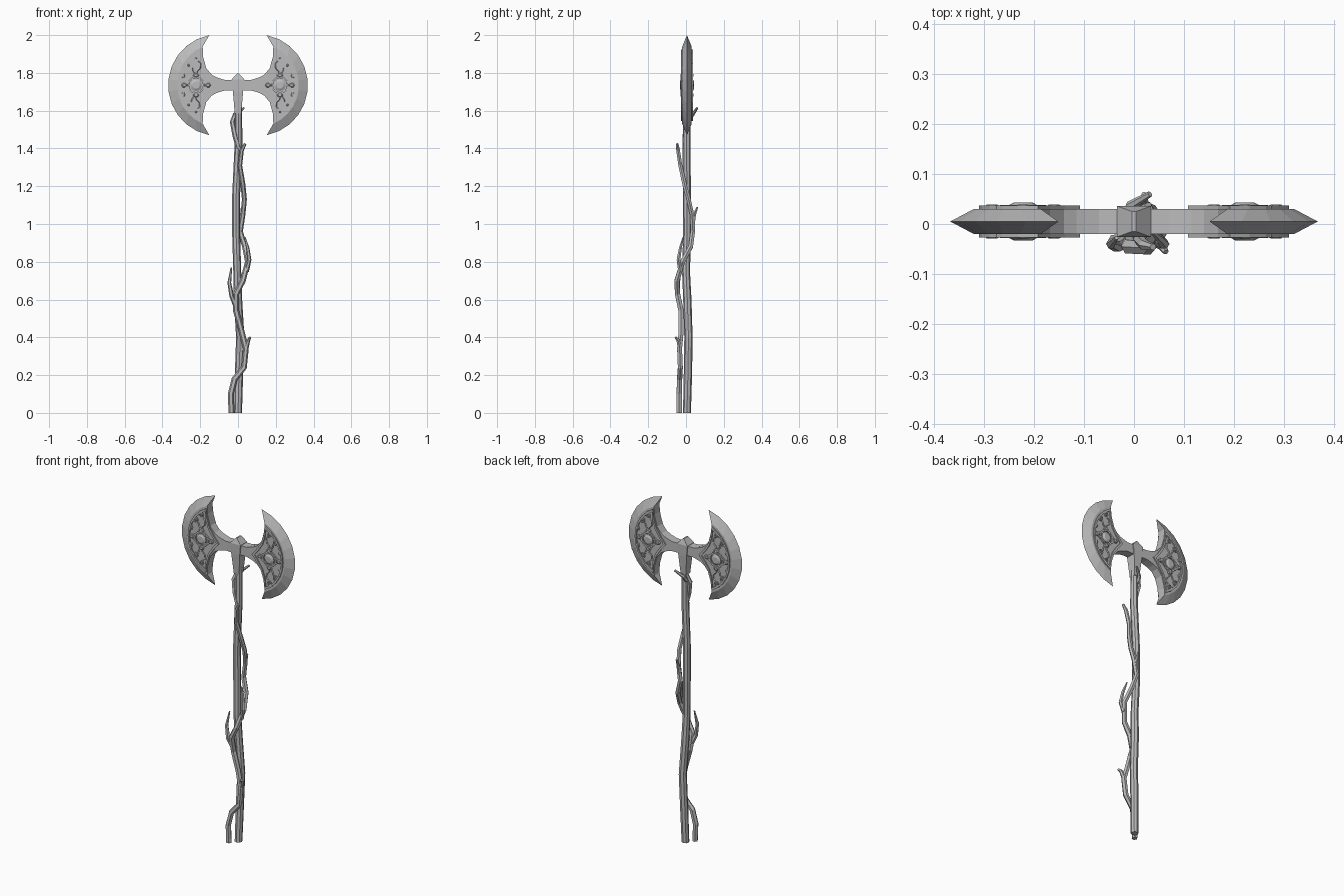
import bpy, bmesh, math
from mathutils import Vector

cube = bpy.data.objects.get("Cube")
if cube:
    bpy.data.objects.remove(cube)

grey = bpy.data.materials.new("stone_grey")
grey.use_nodes = True
grey.diffuse_color = (0.5, 0.5, 0.5, 1)
grey.node_tree.nodes["Principled BSDF"].inputs["Base Color"].default_value = (0.5, 0.5, 0.5, 1)

CZ = 1.735      # height of the blade centre
MID = 0.005     # y of the blade's middle plane
H = 0.025       # half thickness of the head
AX = -0.1       # centre of the cutting arc


def loft(bm, sections, wrap=False):
    """Skin equal-length closed sections; wrap joins last to first, else caps."""
    rows = [[bm.verts.new(p) for p in s] for s in sections]
    n = len(rows[0])
    pairs = list(zip(rows, rows[1:]))
    if wrap:
        pairs.append((rows[-1], rows[0]))
    for a, b in pairs:
        for i in range(n):
            j = (i + 1) % n
            bm.faces.new((a[i], a[j], b[j], b[i]))
    if not wrap:
        bm.faces.new(rows[0])
        bm.faces.new(rows[-1])


def finish(bm, name, mirror=None, y=0.0):
    bmesh.ops.remove_doubles(bm, verts=bm.verts, dist=0.00005)
    bmesh.ops.recalc_face_normals(bm, faces=bm.faces)
    me = bpy.data.meshes.new(name)
    bm.to_mesh(me)
    bm.free()
    me.materials.append(grey)
    ob = bpy.data.objects.new(name, me)
    ob.location.y = y
    bpy.context.collection.objects.link(ob)
    if mirror:
        mod = ob.modifiers.new("Mirror", "MIRROR")
        mod.use_axis = mirror
        mod.use_mirror_merge = False
    return ob


def tube(bm, path, sides):
    """Faceted tube through (x, y, z, radius) points."""
    pts = [Vector(p[:3]) for p in path]
    sections = []
    for i, p in enumerate(pts):
        d = pts[min(i + 1, len(pts) - 1)] - pts[max(i - 1, 0)]
        q = Vector((0, 0, 1)).rotation_difference(d)
        ring = []
        for k in range(sides):
            a = math.tau * k / sides
            v = p + q @ (Vector((math.cos(a), math.sin(a), 0)) * path[i][3])
            if i == 0 and p.z == 0:
                v.z = 0
            ring.append(v)
        sections.append(ring)
    loft(bm, sections)


def arc(radius, start, count):
    """Points of the cutting arc from top to bottom, in x and z."""
    out = []
    for i in range(count):
        a = math.radians(start + (360 - 2 * start) * i / (count - 1))
        out.append((AX + radius * math.cos(a), CZ + radius * math.sin(a)))
    return out


def symmetric(half):
    """Complete an upper list of (x, dz) with its lower reflection."""
    return [(x, CZ + z) for x, z in half] + [(x, CZ - z) for x, z in reversed(half) if z]


def polygon(x, z, rx, rz, sides):
    return [(x + rx * math.cos(math.tau * k / sides), z + rz * math.sin(math.tau * k / sides))
            for k in range(sides)]


def boss(bm, x, z, rx, rz, sides, height):
    """Raised stud with a chamfered top."""
    levels = ((1, H - 0.003), (1, H + height * 0.5), (0.6, H + height))
    loft(bm, [[(px, -h, pz) for px, pz in polygon(x, z, rx * s, rz * s, sides)] for s, h in levels])


def rim(bm, outer, inner, height):
    """Raised border between two matching outlines."""
    loft(bm, [[(a, -H + 0.003, b), (a, -H - height, b), (c, -H - height, d), (c, -H + 0.003, d)]
              for (a, b), (c, d) in zip(outer, inner)], wrap=True)


# Crescent blades: sharp outer edge, flat cheeks, thick inner edge
edge = arc(0.27, 101, 12)
bevel = arc(0.222, 113, 12)
inner = symmetric([(bevel[0][0], bevel[0][1] - CZ), (-0.186, 0.155), (-0.168, 0.09),
                   (-0.14, 0.056), (-0.115, 0.042), (-0.095, 0.035)])
bm = bmesh.new()
loft(bm, [[(e[0], 0, e[1]), (b[0], -H, b[1]), (c[0], -H, c[1]), (c[0], H, c[1]), (b[0], H, b[1])]
          for e, b, c in zip(edge, bevel, inner)])
finish(bm, "blades", (True, False, False), MID)

# Raised panel border on each cheek
outline = arc(0.21, 116, 11) + list(reversed(symmetric(
    [(-0.186, 0.135), (-0.168, 0.08), (-0.138, 0.036), (-0.108, 0)])))
fx = -0.235
bm = bmesh.new()
rim(bm, outline, [(fx + (x - fx) * 0.87, CZ + (z - CZ) * 0.9) for x, z in outline], 0.007)
finish(bm, "panel_borders", (True, True, False), MID)

# Central medallion with diamond frame and petals
mx = -0.222
bm = bmesh.new()
boss(bm, mx, CZ, 0.031, 0.031, 12, 0.013)
rim(bm, polygon(mx, CZ, 0.072, 0.055, 4), polygon(mx, CZ, 0.058, 0.043, 4), 0.007)
rim(bm, polygon(mx, CZ, 0.046, 0.046, 12), polygon(mx, CZ, 0.037, 0.037, 12), 0.008)
for dx, dz in ((1, 0), (-1, 0), (0, 1), (0, -1)):
    boss(bm, mx + dx * 0.062, CZ + dz * 0.052, 0.017, 0.013, 6, 0.009)
finish(bm, "medallions", (True, True, False), MID)

# Scrolls, small rings and studs above and below the medallion
bm = bmesh.new()
for s in (1, -1):
    for x, dz, r in ((-0.262, 0.105, 0.017), (-0.222, 0.142, 0.013)):
        rim(bm, polygon(x, CZ + s * dz, r, r, 10), polygon(x, CZ + s * dz, r * 0.6, r * 0.6, 10), 0.006)
        boss(bm, x, CZ + s * dz, r * 0.4, r * 0.4, 6, 0.006)
    boss(bm, -0.29, CZ + s * 0.05, 0.01, 0.013, 6, 0.006)
    tube(bm, [(x, -H - 0.001, CZ + s * dz, 0.005) for x, dz in
              ((-0.222, 0.055), (-0.218, 0.075), (-0.202, 0.09), (-0.2, 0.115), (-0.212, 0.125))], 5)
    tube(bm, [(x, -H - 0.001, CZ + s * dz, 0.005) for x, dz in
              ((-0.23, 0.06), (-0.242, 0.075), (-0.244, 0.09))], 5)
finish(bm, "scroll_ornaments", (True, True, False), MID)

# Neck joining both blades
bm = bmesh.new()
loft(bm, [[(x, -H, CZ - h), (x, H, CZ - h), (x, H, CZ + h), (x, -H, CZ + h)]
          for x, h in ((-0.1, 0.037), (-0.07, 0.028), (0.07, 0.028), (0.1, 0.037))])
finish(bm, "neck", y=MID)

# Socket with a pointed cap, tapering down onto the shaft
bm = bmesh.new()
loft(bm, [[(-hx, -hy, z), (hx, -hy, z), (hx, hy, z), (-hx, hy, z)] for z, hx, hy in
          ((1.585, 0.017, 0.02), (1.7, 0.027, 0.029), (1.765, 0.034, 0.031), (1.797, 0.004, 0.02))])
finish(bm, "socket", y=MID)

# Slightly crooked wooden shaft
bm = bmesh.new()
tube(bm, [(0, 0.005, 0, 0.021), (0.005, 0.01, 0.2, 0.022), (0.012, 0.013, 0.4, 0.022),
          (0, 0.007, 0.6, 0.022), (-0.004, 0, 0.75, 0.021), (-0.01, 0.006, 0.95, 0.021),
          (-0.01, 0.005, 1.15, 0.021), (0.002, 0.003, 1.4, 0.021), (0.003, 0.004, 1.62, 0.019)], 8)
finish(bm, "shaft")

# Vine winding round the shaft
bm = bmesh.new()
tube(bm, [(-0.034, -0.036, 0, 0.016), (-0.038, -0.036, 0.1, 0.016), (-0.018, -0.034, 0.18, 0.016),
          (0.032, -0.03, 0.24, 0.015), (0.042, -0.034, 0.34, 0.015), (0.02, -0.026, 0.43, 0.015),
          (-0.01, -0.026, 0.54, 0.016), (-0.01, -0.045, 0.63, 0.016), (0.026, -0.048, 0.7, 0.015),
          (0.052, -0.018, 0.8, 0.015), (0.036, 0.025, 0.88, 0.014), (0.012, 0.036, 0.96, 0.014),
          (0.026, 0.032, 1.05, 0.013), (0.034, 0.014, 1.13, 0.013), (0.026, -0.008, 1.21, 0.013),
          (0.01, -0.03, 1.31, 0.012), (0.02, -0.042, 1.39, 0.011), (0.038, -0.046, 1.425, 0.007)], 6)
finish(bm, "vine")

# Twigs sprouting from the vine
twigs = {
    "low_twig": [(0.042, -0.032, 0.34, 0.013), (0.055, -0.042, 0.385, 0.01), (0.064, -0.056, 0.4, 0.006)],
    "right_twig": [(-0.01, -0.03, 0.56, 0.013), (-0.034, -0.045, 0.62, 0.012),
                   (-0.046, -0.04, 0.69, 0.01), (-0.035, -0.028, 0.77, 0.004)],
    "left_twig": [(0.045, -0.03, 0.75, 0.013), (0.06, -0.04, 0.81, 0.011),
                  (0.052, -0.03, 0.87, 0.009), (0.036, -0.015, 0.93, 0.004)],
    "back_twig": [(0.016, 0.034, 0.98, 0.012), (0.02, 0.045, 1.05, 0.009), (0.02, 0.06, 1.09, 0.005)],
    "upper_twig": [(0.004, -0.006, 1.4, 0.014), (-0.016, -0.006, 1.47, 0.014),
                   (-0.03, 0.004, 1.54, 0.013), (-0.014, 0.016, 1.585, 0.011)],
    "top_twig": [(-0.016, 0.014, 1.55, 0.012), (-0.008, 0.036, 1.58, 0.01), (0.032, 0.06, 1.615, 0.006)],
}
for name, path in twigs.items():
    bm = bmesh.new()
    tube(bm, path, 6)
    finish(bm, name)
